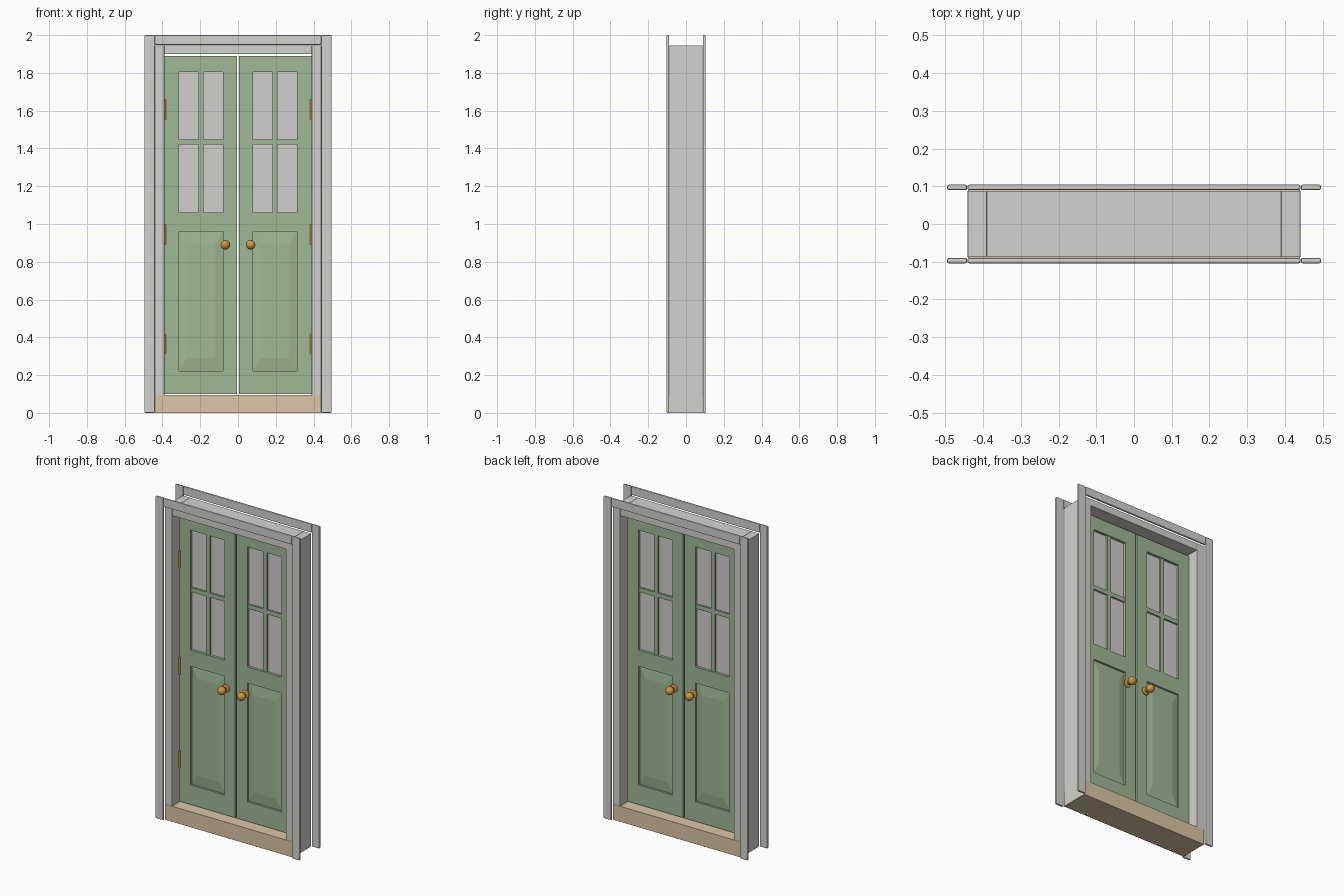
import bpy, bmesh, math
from mathutils import Matrix

if "Cube" in bpy.data.objects:
    bpy.data.objects.remove(bpy.data.objects["Cube"])


def mat(name, rgb):
    m = bpy.data.materials.new(name)
    m.diffuse_color = (*rgb, 1)
    m.use_nodes = True
    m.node_tree.nodes["Principled BSDF"].inputs["Base Color"].default_value = m.diffuse_color
    return m


GREY = mat("painted_frame", (0.66, 0.65, 0.62))
GREEN = mat("green_paint", (0.35, 0.48, 0.30))
GLASS = mat("pale_glass", (0.64, 0.63, 0.61))
WOOD = mat("sill_wood", (0.72, 0.57, 0.38))
BRASS = mat("brass", (0.61, 0.31, 0.05))


def finish(name, bm, m, bevel=0, smooth=False):
    bmesh.ops.recalc_face_normals(bm, faces=bm.faces[:])
    me = bpy.data.meshes.new(name)
    bm.to_mesh(me)
    bm.free()
    me.materials.append(m)
    ob = bpy.data.objects.new(name, me)
    bpy.context.collection.objects.link(ob)
    if bevel:
        b = ob.modifiers.new("bevel", 'BEVEL')
        b.width, b.segments = bevel, 2
    if smooth:
        bpy.ops.object.select_all(action='DESELECT')
        bpy.context.view_layer.objects.active = ob
        ob.select_set(True)
        bpy.ops.object.shade_smooth_by_angle(angle=math.radians(35))
    return ob


def box(name, x, y, z, m, bevel=0):
    bm = bmesh.new()
    bmesh.ops.create_cube(bm, size=1)
    for v in bm.verts:
        for i, r in enumerate((x, y, z)):
            v.co[i] = r[0] if v.co[i] < 0 else r[1]
    return finish(name, bm, m, bevel)


def span(s, a, b):
    return tuple(sorted((s * a, s * b)))


# Frame: jambs, header, sill
for s, side in ((-1, "left"), (1, "right")):
    box(side + "_jamb", span(s, 0.39, 0.441), (-0.088, 0.088), (0.001, 1.945), GREY, 0.002)
box("header", (-0.39, 0.39), (-0.088, 0.088), (1.9, 1.945), GREY, 0.002)
box("sill", (-0.44, 0.44), (-0.0895, 0.0895), (0, 0.096), WOOD)

# Casing boards on both faces
for f, face in ((-1, "front"), (1, "back")):
    y = span(f, 0.09, 0.104)
    for s, side in ((-1, "left"), (1, "right")):
        box(f"{face}_{side}_casing", span(s, 0.442, 0.495), y, (0, 2), GREY, 0.004)
    box(f"{face}_top_casing", (-0.441, 0.441), y, (1.948, 2), GREY, 0.004)


# Door leaf with a window opening and a panel opening
def leaf(name, s):
    xs = [0.005, 0.079, 0.312, 0.389]
    zs = [0.101, 0.223, 0.96, 1.06, 1.805, 1.89]
    bm = bmesh.new()
    g = [[bm.verts.new((s * x, 0, z)) for x in xs] for z in zs]
    for j in range(5):
        for i in range(3):
            if i == 1 and j in (1, 3):
                continue
            bm.faces.new((g[j][i], g[j][i + 1], g[j + 1][i + 1], g[j + 1][i]))
    ob = finish(name, bm, GREEN)
    sol = ob.modifiers.new("thickness", 'SOLIDIFY')
    sol.thickness, sol.offset = 0.04, 0


# Raised panel: sloped border up to a flat field, both faces
def raised_panel(name, s):
    outer, inner = (0.078, 0.313, 0.222, 0.961), (0.122, 0.27, 0.29, 0.895)
    bm = bmesh.new()
    rings = []
    for r, y in ((inner, -0.016), (outer, -0.008), (outer, 0.008), (inner, 0.016)):
        x0, x1, z0, z1 = r
        rings.append([bm.verts.new((s * x, y, z)) for x, z in
                      ((x0, z0), (x1, z0), (x1, z1), (x0, z1))])
    for a, b in zip(rings, rings[1:]):
        for i in range(4):
            k = (i + 1) % 4
            bm.faces.new((a[i], a[k], b[k], b[i]))
    bm.faces.new(rings[0])
    bm.faces.new(rings[-1])
    finish(name, bm, GREEN)


# Knob: lathed rosette, stem and ball
def knob(name, x, f):
    prof = [(0, 0.019), (0.024, 0.019), (0.024, 0.024), (0.02, 0.027), (0.009, 0.028), (0.009, 0.042)]
    prof += [(0.025 * math.sin(math.radians(a)), 0.064 - 0.024 * math.cos(math.radians(a)))
             for a in range(30, 181, 15)]
    bm = bmesh.new()
    vs = [bm.verts.new((x + r, f * d, 0.89)) for r, d in prof]
    es = [bm.edges.new(p) for p in zip(vs, vs[1:])]
    bmesh.ops.spin(bm, geom=vs + es, cent=(x, 0, 0.89), axis=(0, 1, 0),
                   angle=2 * math.pi, steps=24)
    bmesh.ops.remove_doubles(bm, verts=bm.verts[:], dist=1e-5)
    finish(name, bm, BRASS, smooth=True)


for s, side in ((-1, "left"), (1, "right")):
    leaf(side + "_door", s)
    raised_panel(side + "_door_panel", s)
    box(side + "_glass", span(s, 0.078, 0.313), (-0.004, 0.004), (1.059, 1.806), GLASS)
    # Window bars
    box(side + "_upright_bar", span(s, 0.183, 0.209), (-0.015, 0.015), (1.06, 1.805), GREEN)
    box(side + "_cross_bar", span(s, 0.079, 0.312), (-0.0145, 0.0145), (1.42, 1.447), GREEN)
    for f, face in ((-1, "front"), (1, "back")):
        knob(f"{face}_{side}_knob", s * 0.067, f)
    # Hinge barrels on the front
    for n, z in enumerate((0.365, 0.945, 1.607)):
        bm = bmesh.new()
        bmesh.ops.create_cone(bm, cap_ends=True, segments=16, radius1=0.008, radius2=0.008,
                              depth=0.106, matrix=Matrix.Translation((s * 0.389, -0.021, z)))
        finish(f"{side}_hinge_{n + 1}", bm, BRASS, smooth=True)
